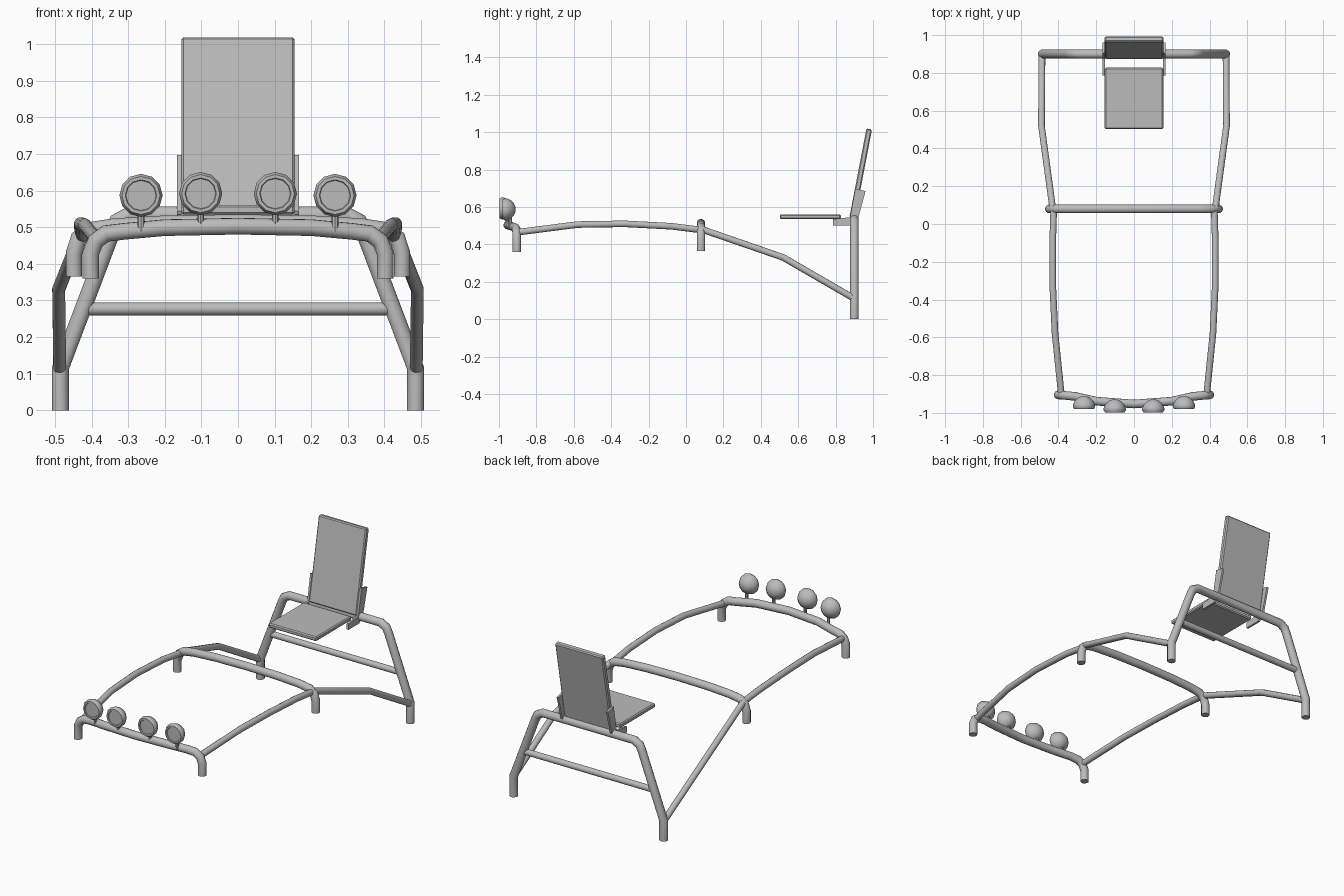
import bpy, bmesh, math
from mathutils import Matrix, Vector

cube = bpy.data.objects.get("Cube")
if cube:
    bpy.data.objects.remove(cube, do_unlink=True)

grey = bpy.data.materials.new("plain grey")
grey.use_nodes = True
COLOUR = (0.5, 0.5, 0.5, 1)
grey.diffuse_color = COLOUR
grey.node_tree.nodes["Principled BSDF"].inputs["Base Color"].default_value = COLOUR


def finish(obj, smooth=True):
    """Give the object its colour and edge-aware smooth shading."""
    obj.data.materials.clear()
    obj.data.materials.append(grey)
    bpy.ops.object.select_all(action="DESELECT")
    obj.select_set(True)
    bpy.context.view_layer.objects.active = obj
    if smooth:
        bpy.ops.object.shade_smooth_by_angle(angle=math.radians(35))
    return obj


def add_mesh(name, bm, smooth=True):
    bmesh.ops.recalc_face_normals(bm, faces=bm.faces[:])
    mesh = bpy.data.meshes.new(name)
    bm.to_mesh(mesh)
    bm.free()
    obj = bpy.data.objects.new(name, mesh)
    bpy.context.collection.objects.link(obj)
    return finish(obj, smooth)


def tube(name, points, radius, sides=12):
    """Sweep a round section along a path, mitred at each bend."""
    pts = [Vector(p) for p in points]
    dirs = [(b - a).normalized() for a, b in zip(pts, pts[1:])]
    bm = bmesh.new()
    rings = []
    side = dirs[0].orthogonal().normalized()
    ring = [pts[0] + radius * (Matrix.Rotation(math.tau * i / sides, 3, dirs[0]) @ side)
            for i in range(sides)]
    rings.append([bm.verts.new(p) for p in ring])
    for k in range(1, len(pts)):
        d = dirs[k - 1]
        normal = d if k == len(pts) - 1 else (d + dirs[k]).normalized()
        # slide every section point along the tube to the mitre plane
        ring = [p + d * ((pts[k] - p).dot(normal) / d.dot(normal)) for p in ring]
        rings.append([bm.verts.new(p) for p in ring])
    for a, b in zip(rings, rings[1:]):
        for i in range(sides):
            j = (i + 1) % sides
            bm.faces.new((a[i], a[j], b[j], b[i]))
    bm.faces.new(rings[0])
    bm.faces.new(rings[-1])
    return add_mesh(name, bm)


def hoop(name, half, radius):
    """Mirror half a path, listed from the left foot to the middle."""
    tube(name, half + [(-x, y, z) for x, y, z in reversed(half) if x > 0], radius)


# Three hoops of the frame
hoop("front_hoop", [(.402, -.905, .36), (.402, -.905, .43), (.388, -.906, .463), (.36, -.908, .483),
                    (.31, -.913, .489), (.2, -.938, .499), (0, -.953, .503)], .023)
hoop("middle_hoop", [(.448, .08, .365), (.448, .08, .43), (.435, .08, .47), (.405, .08, .492),
                     (.34, .08, .502), (.2, .08, .51), (0, .08, .513)], .023)
hoop("rear_hoop", [(.485, .9, 0), (.485, .9, .115), (.345, .9, .485), (.33, .9, .515),
                   (.295, .9, .534)], .0235)
tube("rear_crossbar", [(-.41, .9, .277), (.41, .9, .277)], .018)

# Side rails
for label, s in (("left", 1), ("right", -1)):
    tube(label + "_front_rail", [(s * .385, -.9, .465), (s * .418, -.58, .506),
                                 (s * .43, -.33, .51), (s * .43, -.08, .497), (s * .425, .08, .477)], .018)
    tube(label + "_rear_rail", [(s * .43, .08, .482), (s * .49, .52, .33), (s * .487, .9, .11)], .018)


def panel(name, size, place):
    """Cushion board with slightly bevelled edges."""
    bm = bmesh.new()
    bmesh.ops.create_cube(bm, size=1, matrix=place @ Matrix.Diagonal((*size, 1)))
    bmesh.ops.bevel(bm, geom=bm.edges[:], offset=.006, segments=1, affect="EDGES")
    add_mesh(name, bm, False)


# Seat and reclined backrest
panel("seat", (.31, .325, .026), Matrix.Translation((0, .665, .548)))
lean = math.atan2(.09, .47)
panel("backrest", (.31, .03, .485),
      Matrix.Translation((0, .934, .779)) @ Matrix.Rotation(-lean, 4, "X"))

# Angled brackets beside the seat
profile = [(.785, .5), (.885, .5), (.918, .53), (.96, .685), (.905, .697), (.877, .545), (.785, .535)]
for label, s in (("left", 1), ("right", -1)):
    bm = bmesh.new()
    face = bm.faces.new([bm.verts.new((s * .154, y, z)) for y, z in profile])
    extruded = bmesh.ops.extrude_face_region(bm, geom=[face])["geom"]
    bmesh.ops.translate(bm, vec=(s * .012, 0, 0),
                        verts=[v for v in extruded if isinstance(v, bmesh.types.BMVert)])
    add_mesh(label + "_seat_bracket", bm, False)


def lamp(name, x, y, z, sides=12):
    """Round lamp turned about its y axis: flat lens, rim and domed back."""
    section = [(.041, -.027), (.043, -.032), (.052, -.032), (.059, -.02), (.058, -.008),
               (.049, .012), (.032, .028), (.014, .036)]
    bm = bmesh.new()
    rings = [[bm.verts.new((x + r * math.cos(math.tau * i / sides), y + d,
                            z + r * math.sin(math.tau * i / sides))) for i in range(sides)]
             for r, d in section]
    for a, b in zip(rings, rings[1:]):
        for i in range(sides):
            j = (i + 1) % sides
            bm.faces.new((a[i], a[j], b[j], b[i]))
    bm.faces.new(rings[0])
    bm.faces.new(rings[-1])
    add_mesh(name, bm)
    tube(name + "_post", [(x, y + .008, z - .1), (x, y + .008, z - .04)], .009, 8)


# Row of four lamps
for label, s in (("left", 1), ("right", -1)):
    lamp(label + "_outer_lamp", s * .265, -.948, .587)
    lamp(label + "_inner_lamp", s * .102, -.965, .592)
